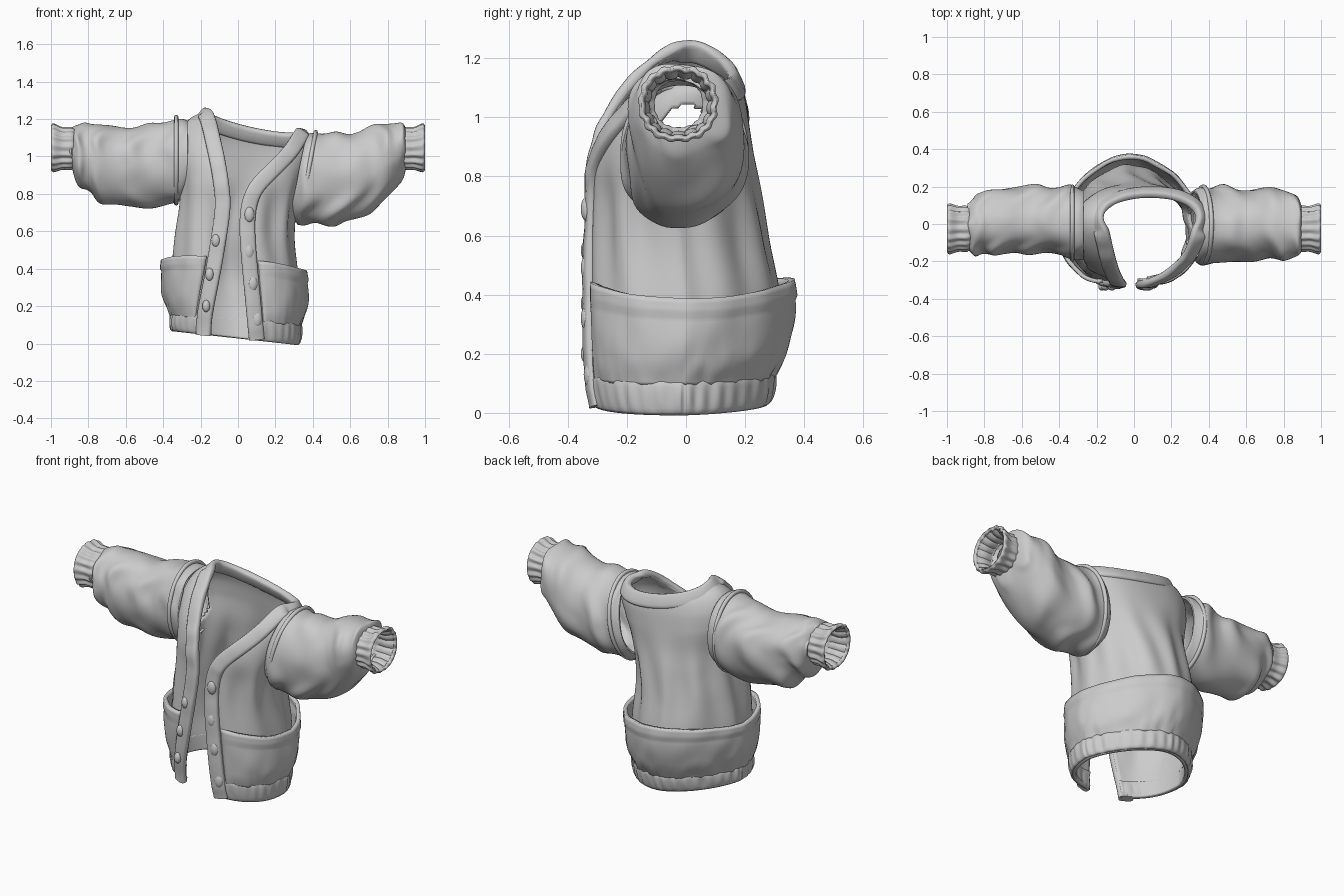
import bpy, bmesh, math
from math import sin, cos, pi
from mathutils import Vector, noise

if "Cube" in bpy.data.objects:
    bpy.data.objects.remove(bpy.data.objects["Cube"])

# Body sections, hem to neck: z left, z right, x left, x right, y front, y back, opening left, opening right
BODY = [(.065, -.008, -.345, .315, -.31, .27, -.155, .07),
        (.15, .10, -.35, .325, -.325, .29, -.15, .06),
        (.27, .20, -.365, .33, -.33, .31, -.13, .05),
        (.42, .36, -.36, .32, -.33, .32, -.10, .035),
        (.60, .55, -.34, .30, -.325, .285, -.07, .02),
        (.76, .70, -.315, .31, -.32, .255, -.05, .025),
        (.88, .83, -.31, .34, -.315, .23, -.06, .07),
        (1.01, .93, -.32, .37, -.28, .215, -.08, .17),
        (1.12, 1.03, -.31, .40, -.215, .20, -.105, .26),
        (1.20, 1.10, -.26, .395, -.14, .18, -.125, .30),
        (1.245, 1.13, -.175, .345, -.08, .155, -.145, .32)]
# Sleeve sections, shoulder to cuff: x, z low, z high, y front, y back
LEFT = [(-.27, .79, 1.19, -.19, .18), (-.33, .75, 1.21, -.19, .20), (-.45, .73, 1.19, -.17, .19),
        (-.58, .725, 1.17, -.165, .19), (-.72, .755, 1.18, -.175, .19), (-.80, .81, 1.18, -.165, .17),
        (-.865, .87, 1.17, -.155, .14), (-.89, .94, 1.14, -.13, .09)]
RIGHT = [(.32, .68, 1.11, -.19, .18), (.37, .645, 1.13, -.21, .20), (.47, .635, 1.12, -.215, .20),
         (.58, .645, 1.13, -.205, .19), (.70, .69, 1.17, -.20, .19), (.80, .77, 1.185, -.21, .195),
         (.875, .86, 1.18, -.18, .15), (.90, .94, 1.14, -.13, .09)]
E = .86


def interp(keys, t):
    """Smooth interpolation through rows of numbers"""
    n = len(keys) - 1
    i = max(0, min(int(t), n - 1))
    f = t - i
    rows = [keys[max(0, min(n, i + k))] for k in (-1, 0, 1, 2)]
    return [b + .5 * f * (c - a + f * (2*a - 5*b + 4*c - d + f * (3*(b - c) + d - a)))
            for a, b, c, d in zip(*rows)]


def spow(v, e):
    return math.copysign(abs(v) ** e, v)


def surf(t, s, off=0, inset=0, fold=0):
    """Point on the open torso: t hem to neck, s left front round the back to right front"""
    zl, zr, xl, xr, yf, yb, lo, ro = interp(BODY, t)
    cx, rx, cy, ry = (xl + xr) / 2, (xr - xl) / 2, (yf + yb) / 2, (yb - yf) / 2
    ang = lambda x: -math.acos(spow(max(-.98, min(.98, (x - cx) / rx)), 1 / E))
    a0, a1 = ang(lo - inset), ang(ro + inset) - 2 * pi
    a = a0 + (a1 - a0) * s
    o = off * (1 - .55 * max(0, -sin(a)))
    if fold:
        w = math.exp(-((t - 4.3) / 1.7) ** 2)
        o += fold * w * (sin(11 * a + t * .5) + 1.5 * noise.noise(Vector((3 * cos(a), 3 * sin(a), t * .4))) - .5)
    ex = ey = E
    if sin(a) > 0:  # the lower back is more pointed
        w = max(0, min(1, (7 - t) / 4))
        top = max(0, t - 8) * .06
        ex, ey = E + w * .24 + top, E + w * .5 + top
    x = cx + (rx + o) * spow(cos(a), ex)
    y = cy + (ry + o) * spow(sin(a), ey)
    f = max(0, min(1, (x - xl) / (xr - xl)))
    z = zl + (zr - zl) * f - .05 * max(0, sin(a)) * (t / 10) ** 6
    return Vector((x, y, z))


def make(name, rows, closed=False, thick=0, caps=False, drop=None):
    """Mesh object from a grid of points"""
    bm = bmesh.new()
    vs = [[bm.verts.new(p) for p in r] for r in rows]
    n = len(vs[0])
    for r, q in zip(vs, vs[1:]):
        for j in range(n if closed else n - 1):
            k = (j + 1) % n
            bm.faces.new((r[j], q[j], q[k], r[k]))
    if caps:
        bm.faces.new(vs[0])
        bm.faces.new(vs[-1][::-1])
        bmesh.ops.recalc_face_normals(bm, faces=bm.faces)
    if drop:
        bmesh.ops.delete(bm, geom=[f for f in bm.faces if drop(f.calc_center_median())], context='FACES')
    me = bpy.data.meshes.new(name)
    bm.to_mesh(me)
    bm.free()
    ob = bpy.data.objects.new(name, me)
    bpy.context.collection.objects.link(ob)
    if thick:
        m = ob.modifiers.new("thickness", 'SOLIDIFY')
        m.thickness, m.offset = thick, -1
    for o in bpy.context.selected_objects:
        o.select_set(False)
    ob.select_set(True)
    bpy.context.view_layer.objects.active = ob
    bpy.ops.object.shade_smooth_by_angle(angle=math.radians(60))
    return ob


# Torso with armholes hidden under the sleeves
def armhole(c):
    zc = .99 if c.x < 0 else .90
    return (c.x < -.27 or c.x > .29) and (c.y / .11) ** 2 + ((c.z - zc) / .14) ** 2 < 1


N = 110
make("torso", [[surf(i / 6, j / N, 0, 0, .009) for j in range(N + 1)] for i in range(61)],
     thick=.018, drop=armhole)

# Ribbed hem
M = 300
make("ribbed_hem", [[surf(i / 8 * 1.15, j / M, .006 + .014 * sin(pi * i / 8) ** .5
                          + .003 * sin(pi * i / 8) * (sin(j * .7) + 2 * noise.noise(Vector((j * .15, i * .1, 0)))))
                     for j in range(M + 1)] for i in range(9)], thick=.03)

# Open-topped pouch pocket wrapped round the lower body
rows = []
for i in range(25):
    u = i / 24
    row = []
    for j in range(N + 1):
        s = j / N
        side = abs(cos(s * 2 * pi - pi / 2)) ** 2
        t = .95 + u * (2.4 - .2 * side)
        end = min(1, min(s, 1 - s) / .05) ** .5
        o = .012 + end * (.038 * sin(u * pi * .6) + .008 * (u > .85))
        o += .008 * noise.noise(Vector((s * 22, u * 2.5, 3)))
        o += .008 * noise.noise(Vector((s * 60, u * 2, 8))) * (1 - u) ** 2
        row.append(surf(t, s, o, .075))
    rows.append(row)
make("pouch_pocket", rows, thick=.022)

# Front and neck band swept along the opening edge
K = 60
edge = [(surf(10 * i / K, 0), surf(10 * i / K, .03)) for i in range(K)]
edge += [(surf(10, j / K), surf(9.2, j / K) - Vector((0, 0, .03))) for j in range(K + 1)]
edge += [(surf(10 * i / K, 1), surf(10 * i / K, .97)) for i in range(K - 1, -1, -1)]
path = [p for p, q in edge]
into = [(q - p).normalized() for p, q in edge]
for n in range(14):
    for lst in (path, into) if n < 6 else (into,):
        lst[1:-1] = [(a + b * 2 + c) / 4 for a, b, c in zip(lst, lst[1:], lst[2:])]
rows = []
for k, (p, d) in enumerate(zip(path, into)):
    tan = (path[min(k + 1, len(path) - 1)] - path[max(k - 1, 0)]).normalized()
    d = (d - tan * d.dot(tan)).normalized()
    nrm = tan.cross(d)
    thick = .021 + .006 * noise.noise(p * 14)
    rows.append([p + d * (.03 + .042 * spow(cos(2 * pi * m / 16), .6))
                 + nrm * (.004 + thick * spow(sin(2 * pi * m / 16), .6)) for m in range(16)])
make("front_band", rows, closed=True, caps=True)


# Sleeves with gathered folds, and ribbed cuffs
def tube(name, keys, steps, sides, sign, bump, tilt=0, thick=.02):
    rows = []
    for i in range(steps + 1):
        u = i / steps
        x, zl, zh, yf, yb = interp(keys, u * (len(keys) - 1))
        row = []
        for j in range(sides):
            a = 2 * pi * j / sides * -sign
            b = bump(u, a)
            y = (yf + yb) / 2 + ((yb - yf) / 2 + b) * spow(cos(a), .92)
            z = (zl + zh) / 2 + ((zh - zl) / 2 + b) * spow(sin(a), .92)
            row.append(Vector((x + tilt * (1 - u) * sin(a), y, z)))
        rows.append(row)
    make(name, rows, closed=True, thick=thick)


def folds(seed):
    def f(u, a):
        n = noise.noise(Vector((cos(a), sin(a), u * 1.6 + seed)))
        m = noise.noise(Vector((cos(a) * 1.2, sin(a) * 1.2, u * 2.5 + seed + 9)))
        w = .5 + .5 * sin(u * 24 + 1.8 * cos(a - .6) + 4 * n + seed)
        return (.026 * (.6 + m) * w ** 1.4 - .010 + .02 * n) * min(1, u * 4 + .15)
    return f


for name, keys, sign, seed, tilt in (("left", LEFT, -1, 1.0, 0), ("right", RIGHT, 1, 5.5, .045)):
    tube(name + "_sleeve", keys, 100, 80, sign, folds(seed), tilt, .012)
    cuff = [(.86, .95, 1.14, -.12, .07), (.89, .93, 1.155, -.145, .095), (.94, .93, 1.155, -.145, .095),
            (.985, .917, 1.175, -.16, .108), (1.0, .927, 1.165, -.15, .10)]
    tube(name + "_cuff", [(sign * c[0],) + c[1:] for c in cuff], 20, 160, sign,
         lambda u, a: .005 * sin(pi * u) * (sin(a * 17) + noise.noise(Vector((4 * cos(a), 4 * sin(a), u)))),
         thick=.02)
    # Shoulder seam roll
    x, zl, zh, yf, yb = keys[1]
    roll = []
    for j in range(49):
        a = 2 * pi * j / 48
        dy, dz = cos(a), sin(a)
        c = Vector((x + tilt * dz, (yf + yb) / 2 + (yb - yf) / 2 * dy, (zl + zh) / 2 + (zh - zl) / 2 * dz))
        roll.append([c + .012 * (Vector((cos(b), 0, 0)) + Vector((0, dy, dz)) * sin(b))
                     for b in [2 * pi * m / 8 for m in range(8)]])
    make(name + "_shoulder_seam", roll, closed=True)

# Buttons on both front bands
for i, (x, z, r) in enumerate([(.06, .69, .036), (.058, .49, .036), (.078, .32, .036), (.10, .13, .038),
                               (-.118, .55, .03), (-.152, .37, .03), (-.17, .20, .028)]):
    bpy.ops.mesh.primitive_uv_sphere_add(segments=24, ring_count=12, radius=1,
                                         location=(x, -.336 + .01 * (z < .2), z))
    b = bpy.context.object
    b.name = "button_%d" % (i + 1)
    b.scale = (r * .75, .02, r * 1.15)
    bpy.ops.object.shade_smooth()
